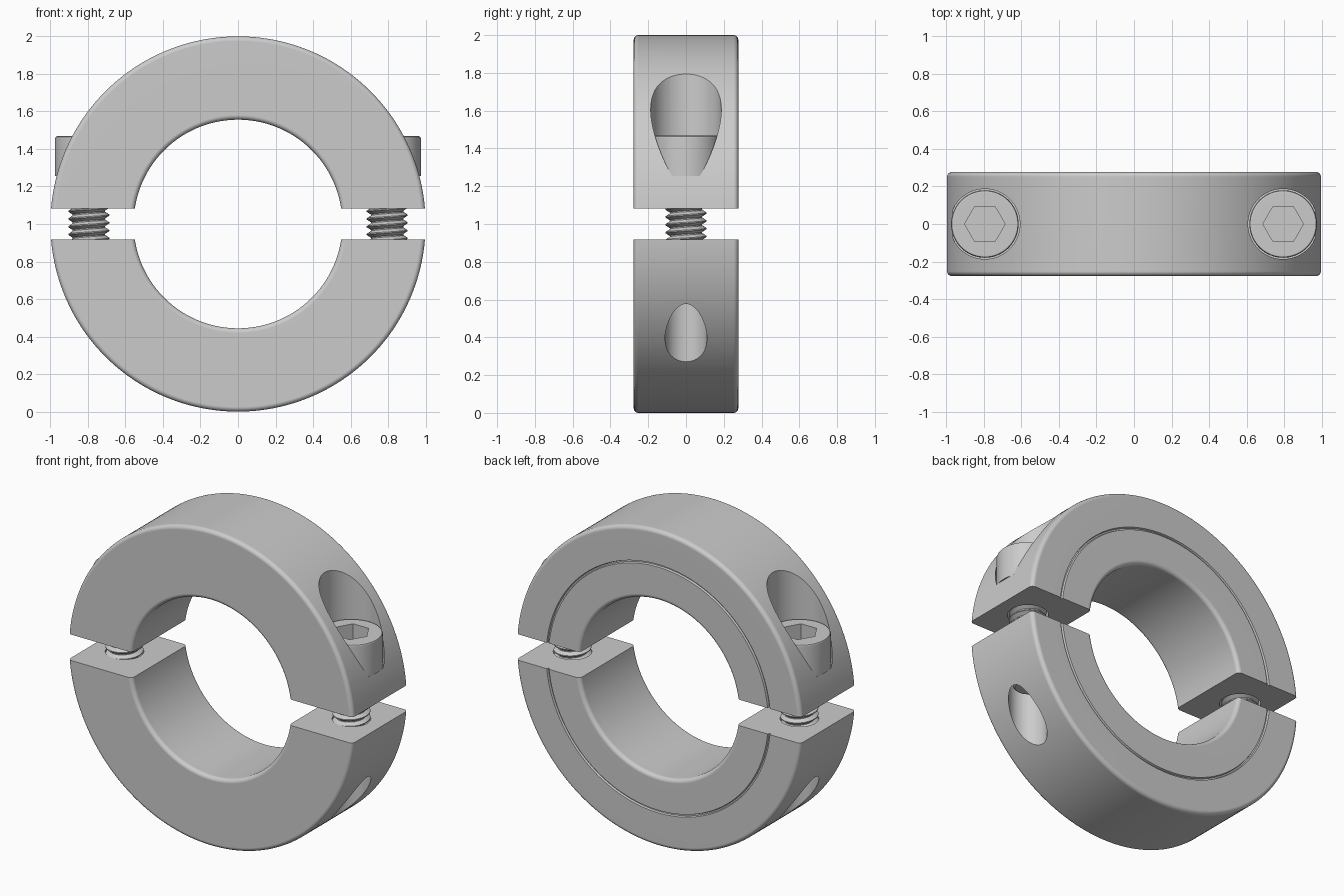
import bpy, bmesh
from math import sin, cos, pi, asin

if "Cube" in bpy.data.objects:
    bpy.data.objects.remove(bpy.data.objects["Cube"])

R_OUT, R_BORE, HALF_W, GAP = 1.0, 0.556, 0.277, 0.082
SCREW_X, HEAD_R, SEAT_Z, HEAD_TOP = 0.795, 0.18, 1.255, 1.468
THREAD_R, ROOT_R, PITCH, TIP_Z = 0.109, 0.086, 0.0412, 0.6


def make_object(name, bm):
    bmesh.ops.recalc_face_normals(bm, faces=bm.faces)
    mesh = bpy.data.meshes.new(name)
    bm.to_mesh(mesh)
    bm.free()
    ob = bpy.data.objects.new(name, mesh)
    bpy.context.collection.objects.link(ob)
    return ob


def activate(ob):
    bpy.ops.object.select_all(action='DESELECT')
    ob.select_set(True)
    bpy.context.view_layer.objects.active = ob


def smooth(ob, angle=30):
    activate(ob)
    bpy.ops.object.shade_smooth_by_angle(angle=angle * pi / 180)
    ob.modifiers.new("weighted", 'WEIGHTED_NORMAL').keep_sharp = True


def cut(ob, x, z0, z1, r, sides=64, rot=0.0):
    """Drill a vertical hole (round or hexagonal) into ob."""
    bpy.ops.mesh.primitive_cylinder_add(vertices=sides, radius=r, depth=z1 - z0,
                                        location=(x, 0, (z0 + z1) / 2), rotation=(0, 0, rot))
    cutter = bpy.context.object
    cutter.hide_render = True
    mod = ob.modifiers.new("hole", 'BOOLEAN')
    mod.operation, mod.solver, mod.object = 'DIFFERENCE', 'EXACT', cutter
    activate(ob)
    bpy.ops.object.modifier_apply(modifier=mod.name)
    bpy.data.objects.remove(cutter, do_unlink=True)


def collar_profile():
    """Rounded rectangle (radius, y) with a thin groove in the back face."""
    f, pts = 0.025, []
    corners = [(R_OUT - f, -HALF_W + f, -90), (R_OUT - f, HALF_W - f, 0),
               (R_BORE + f, HALF_W - f, 90), (R_BORE + f, -HALF_W + f, 180)]
    for i, (r, y, a0) in enumerate(corners):
        for k in range(6):
            a = (a0 + 18 * k) * pi / 180
            pts.append((r + f * cos(a), y + f * sin(a)))
        if i == 1:
            g, w, d = 0.778, 0.008, 0.012
            pts += [(g + w, HALF_W), (g + w * 0.5, HALF_W - d),
                    (g - w * 0.5, HALF_W - d), (g - w, HALF_W)]
    return pts


def collar_half(name, turn, n=96):
    bm = bmesh.new()
    rows = []
    for i in range(n + 1):
        row = []
        for r, y in collar_profile():
            t0 = asin(GAP / r)          # keeps the split face flat
            t = turn + t0 + (pi - 2 * t0) * i / n
            row.append(bm.verts.new((r * cos(t), y, 1 + r * sin(t))))
        rows.append(row)
    m = len(rows[0])
    for a, b in zip(rows, rows[1:]):
        for k in range(m):
            bm.faces.new((a[k], a[(k + 1) % m], b[(k + 1) % m], b[k]))
    bm.faces.new(rows[0])
    bm.faces.new(rows[-1])
    return make_object(name, bm)


def lathe(name, x, profile, n=64):
    """Solid turned around a vertical axis at x."""
    bm = bmesh.new()
    rings = [[bm.verts.new((x + r * cos(2 * pi * i / n), r * sin(2 * pi * i / n), z))
              for i in range(n)] for r, z in profile]
    for a, b in zip(rings, rings[1:]):
        for i in range(n):
            j = (i + 1) % n
            bm.faces.new((a[i], a[j], b[j], b[i]))
    bm.faces.new(rings[0])
    bm.faces.new(rings[-1])
    return make_object(name, bm)


def thread(name, x, z0, z1, n=32):
    """Helical ridge wrapped continuously around the screw shank."""
    bm = bmesh.new()
    prof = [(ROOT_R, 0.0), (ROOT_R, 0.14), (THREAD_R, 0.5), (THREAD_R, 0.64), (ROOT_R, 1.0)]
    steps = int((z1 - z0 - PITCH) / PITCH * n)
    prev = None
    for i in range(steps + 1):
        t = 2 * pi * i / n
        row = [bm.verts.new((x + r * cos(t), r * sin(t), z0 + PITCH * (i / n + h)))
               for r, h in prof]
        if prev:
            for k in range(len(prof) - 1):
                bm.faces.new((prev[k], row[k], row[k + 1], prev[k + 1]))
        else:
            bm.faces.new(row)
        prev = row
    bm.faces.new(prev)
    bmesh.ops.remove_doubles(bm, verts=bm.verts, dist=1e-5)
    return make_object(name, bm)


# Collar halves
upper = collar_half("upper_collar_half", 0)
lower = collar_half("lower_collar_half", pi)

for x, side in ((-SCREW_X, "left"), (SCREW_X, "right")):
    # Counterbore and clearance hole above, tapped through hole below
    cut(upper, x, SEAT_Z, 2.2, 0.187)
    cut(upper, x, 0.9, SEAT_Z + 0.1, 0.118)
    cut(lower, x, -0.2, 1.1, 0.111)

    # Socket head with hexagonal recess
    head = lathe(side + "_screw_head", x, [
        (HEAD_R, SEAT_Z), (HEAD_R, HEAD_TOP - 0.012), (HEAD_R - 0.004, HEAD_TOP - 0.004),
        (HEAD_R - 0.012, HEAD_TOP)])
    cut(head, x, HEAD_TOP - 0.11, HEAD_TOP + 0.1, 0.108, 6, pi / 6)
    smooth(head)

    # Shank core and thread
    smooth(lathe(side + "_screw_core", x, [
        (ROOT_R - 0.012, TIP_Z), (ROOT_R, TIP_Z + 0.012), (ROOT_R, SEAT_Z + 0.01)]))
    smooth(thread(side + "_screw_thread", x, TIP_Z + 0.012, SEAT_Z))

smooth(upper)
smooth(lower)
